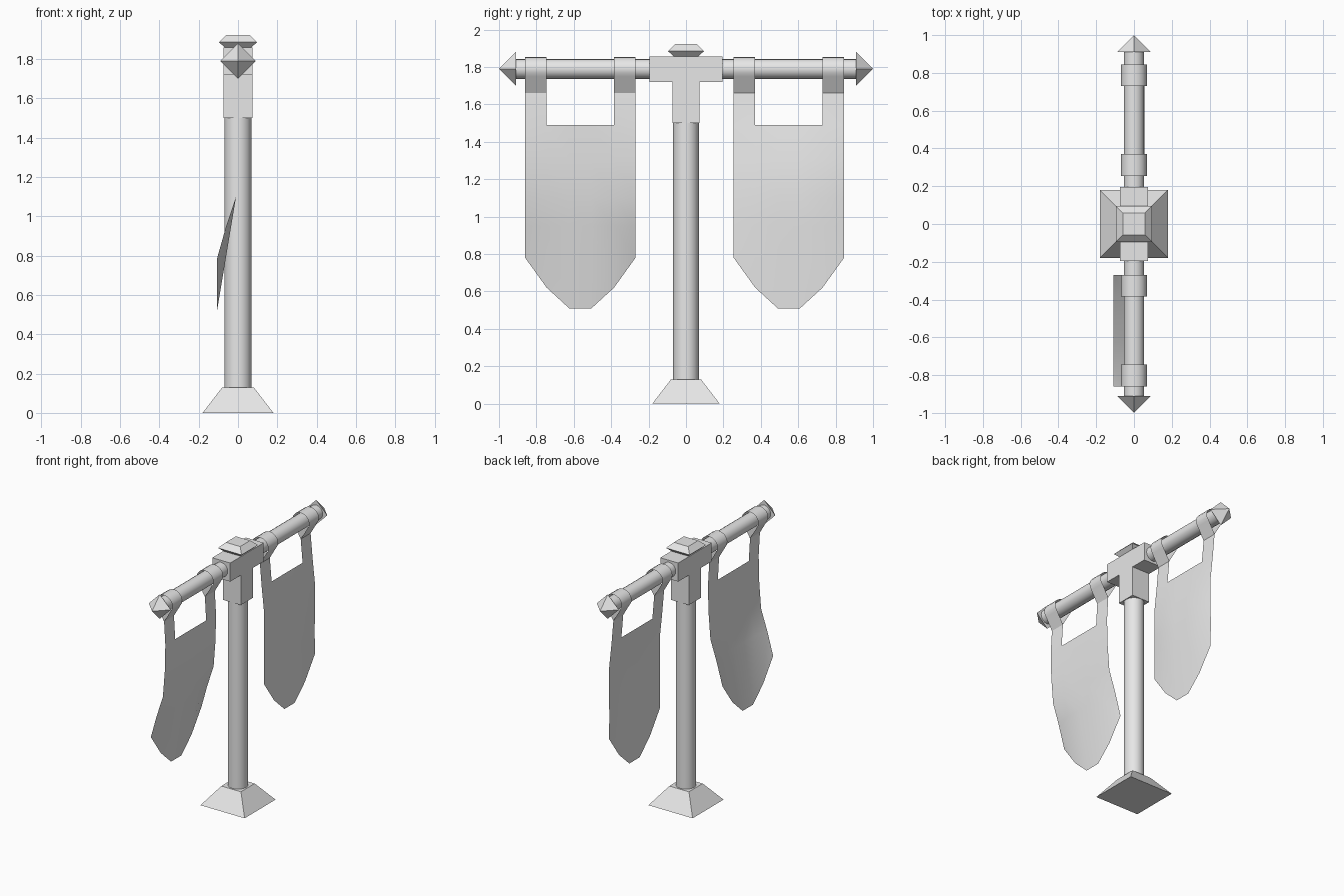
import bpy, bmesh, math
from mathutils import Matrix, Vector

cube = bpy.data.objects.get("Cube")
if cube:
    bpy.data.objects.remove(cube, do_unlink=True)

grey = bpy.data.materials.new("plain_grey")
grey.use_nodes = True
grey.diffuse_color = (0.8, 0.8, 0.8, 1)
grey.node_tree.nodes["Principled BSDF"].inputs["Base Color"].default_value = (0.8, 0.8, 0.8, 1)


def finish(bm, name, smooth_angle=None):
    bmesh.ops.remove_doubles(bm, verts=bm.verts, dist=0.0005)
    bmesh.ops.recalc_face_normals(bm, faces=bm.faces)
    mesh = bpy.data.meshes.new(name)
    bm.to_mesh(mesh)
    bm.free()
    mesh.materials.append(grey)
    obj = bpy.data.objects.new(name, mesh)
    bpy.context.collection.objects.link(obj)
    if smooth_angle:
        bpy.ops.object.select_all(action='DESELECT')
        obj.select_set(True)
        bpy.context.view_layer.objects.active = obj
        bpy.ops.object.shade_smooth_by_angle(angle=math.radians(smooth_angle))
    return obj


def square_stack(name, levels):
    """Square rings of (half width, height), skinned and capped."""
    bm = bmesh.new()
    rings = [[bm.verts.new((sx * h, sy * h, z)) for sx, sy in ((-1, -1), (1, -1), (1, 1), (-1, 1))]
             for h, z in levels]
    for a, b in zip(rings, rings[1:]):
        for i in range(4):
            j = (i + 1) % 4
            bm.faces.new((a[i], a[j], b[j], b[i]))
    bm.faces.new(rings[0])
    bm.faces.new(rings[-1])
    return finish(bm, name)


def rod(name, radius, length, matrix):
    bm = bmesh.new()
    bmesh.ops.create_cone(bm, cap_ends=True, segments=16, radius1=radius, radius2=radius,
                          depth=length, matrix=matrix)
    return finish(bm, name, 40)


# Base, post and crossbar
BAR_Z = 1.79
square_stack("base", [(0.18, 0), (0.08, 0.13)])
rod("post", 0.069, 1.42, Matrix.Translation((0, 0, 0.82)))
rod("crossbar", 0.053, 1.84, Matrix.Translation((0, 0, BAR_Z)) @ Matrix.Rotation(math.pi / 2, 4, 'X'))

# T-shaped bracket: profile in the side plane, extruded across
bm = bmesh.new()
half = [(0.072, 1.5), (0.072, 1.72), (0.195, 1.72), (0.195, 1.857)]
outline = half + [(-y, z) for y, z in reversed(half)]
face = bm.faces.new([bm.verts.new((-0.073, y, z)) for y, z in outline])
ext = bmesh.ops.extrude_face_region(bm, geom=[face])
bmesh.ops.translate(bm, vec=(0.146, 0, 0),
                    verts=[v for v in ext["geom"] if isinstance(v, bmesh.types.BMVert)])
finish(bm, "bracket")
square_stack("bracket_cap", [(0.06, 1.85), (0.096, 1.885), (0.058, 1.922)])

# Pyramid finials on the bar ends
for side, label in ((-1, "front"), (1, "back")):
    bm = bmesh.new()
    bmesh.ops.create_cone(bm, cap_ends=True, segments=4, radius1=0.09, radius2=0, depth=0.09,
                          matrix=Matrix.Translation((0, side * 0.955, BAR_Z))
                          @ Matrix.Rotation(-side * math.pi / 2, 4, 'X'))
    finish(bm, label + "_finial")

# Hanging banners: cloth grid with two straps looped over the bar
COLUMNS = [-0.295, -0.18, -0.06, 0.06, 0.18, 0.295]
HEMS = [0.78, 0.62, 0.51, 0.51, 0.62, 0.78]
HEIGHTS = [1.49, 1.3, 1.1, 0.95]
NECK = 1.66


def banner(name, center, edge_sway, inner_sway, hem_sway):
    bm = bmesh.new()

    def strip(points_a, points_b):
        a = [bm.verts.new(p) for p in points_a]
        b = [bm.verts.new(p) for p in points_b]
        for i in range(len(a) - 1):
            bm.faces.new((a[i], a[i + 1], b[i + 1], b[i]))

    def column(i):
        y = center + COLUMNS[i]
        sway = edge_sway if i in (0, 5) else inner_sway
        return [Vector((x, y, z)) for x, z in zip(sway + [hem_sway], HEIGHTS + [HEMS[i]])]

    for i in range(5):
        strip(column(i), column(i + 1))
    # Teardrop loop around the bar, then the strap down to the cloth
    loop = [(0, NECK)]
    for k in range(13):
        t = math.radians(-40 + 260 * k / 12)
        loop.append((0.068 * math.cos(t), BAR_Z + 0.064 * math.sin(t)))
    loop.append((0, NECK))
    for i in (0, 4):
        ya, yb = center + COLUMNS[i], center + COLUMNS[i + 1]
        strip([(x, ya, z) for x, z in loop], [(x, yb, z) for x, z in loop])
        strip([(0, ya, NECK), column(i)[0]], [(0, yb, NECK), column(i + 1)[0]])
    return finish(bm, name, 60)


banner("front_banner", -0.565, [0.01, 0.006, -0.01, -0.06], [0.01, 0.006, -0.01, -0.035], -0.108)
banner("back_banner", 0.55, [0.015, 0.035, 0.035, 0.033], [0.015, 0.045, 0.055, 0.052], 0.035)
